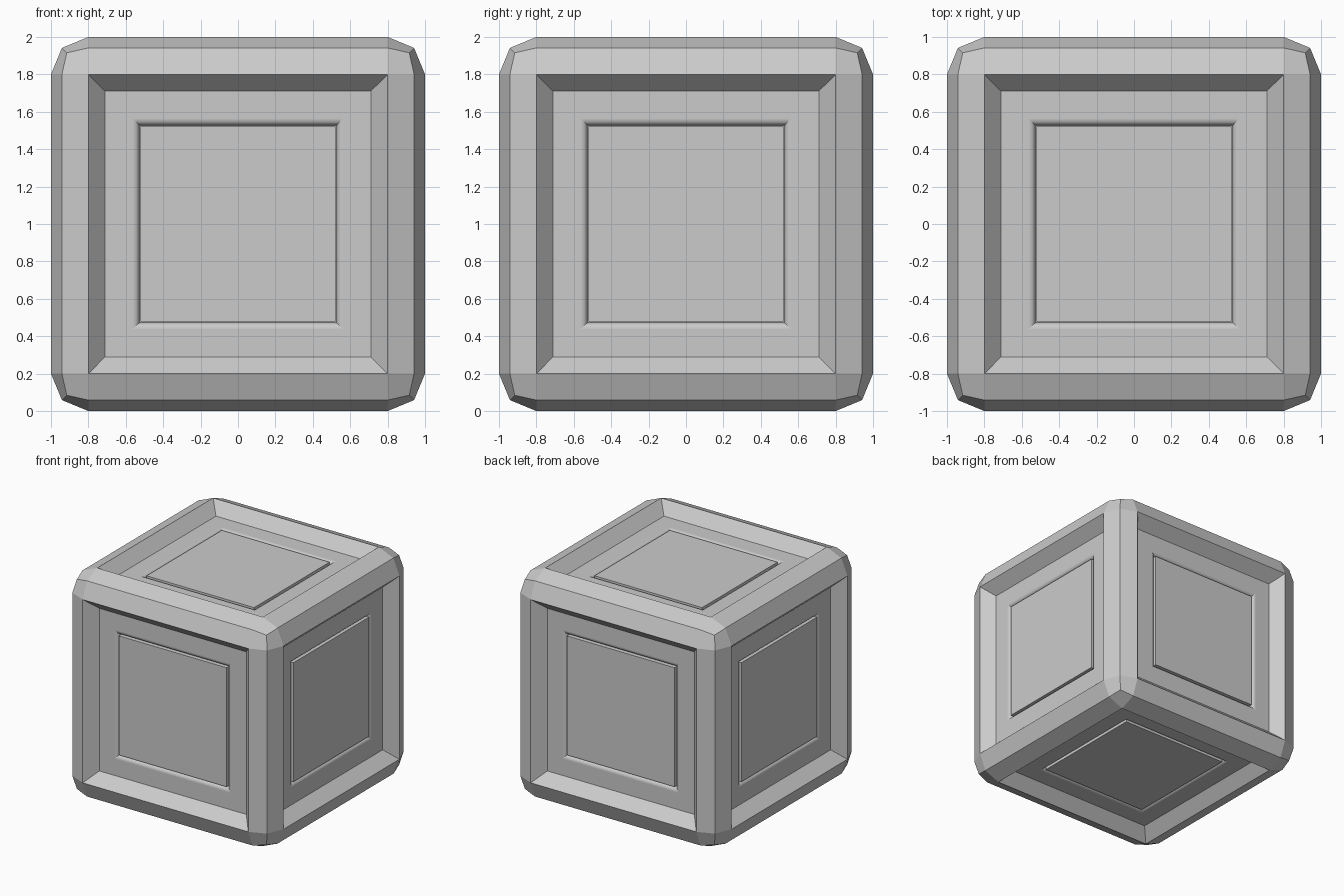
import bpy, bmesh, math

if "Cube" in bpy.data.objects:
    bpy.data.objects.remove(bpy.data.objects["Cube"])

bm = bmesh.new()
bmesh.ops.create_cube(bm, size=2.0)

# Rounded two-segment frame edges
bmesh.ops.bevel(bm, geom=bm.edges[:], offset=0.2, offset_type='OFFSET',
                segments=2, profile=0.5, affect='EDGES')
bm.normal_update()
sides = [f for f in bm.faces if f.calc_area() > 2.0]

# Cross-section from frame to centre: (half width, depth below the frame)
R = 0.036
profile = [(0.8, 0.0), (0.71, 0.1), (0.562, 0.1)]
# Rolled lip dropping into the groove
for i in range(1, 7):
    t = math.radians(15 * i)
    profile.append((0.562 - R * math.sin(t), 0.1 + R * (1 - math.cos(t))))
# Groove floor and flush centre panel
profile += [(0.521, 0.1 + R), (0.52, 0.1)]

for (w0, d0), (w1, d1) in zip(profile, profile[1:]):
    bmesh.ops.inset_individual(bm, faces=sides, thickness=w0 - w1,
                               depth=d0 - d1, use_even_offset=True)
    bm.normal_update()

# Stand the crate on the ground
bmesh.ops.translate(bm, verts=bm.verts[:], vec=(0, 0, 1))
mesh = bpy.data.meshes.new("panelled_crate")
bm.to_mesh(mesh)
bm.free()
crate = bpy.data.objects.new("panelled_crate", mesh)
bpy.context.collection.objects.link(crate)
